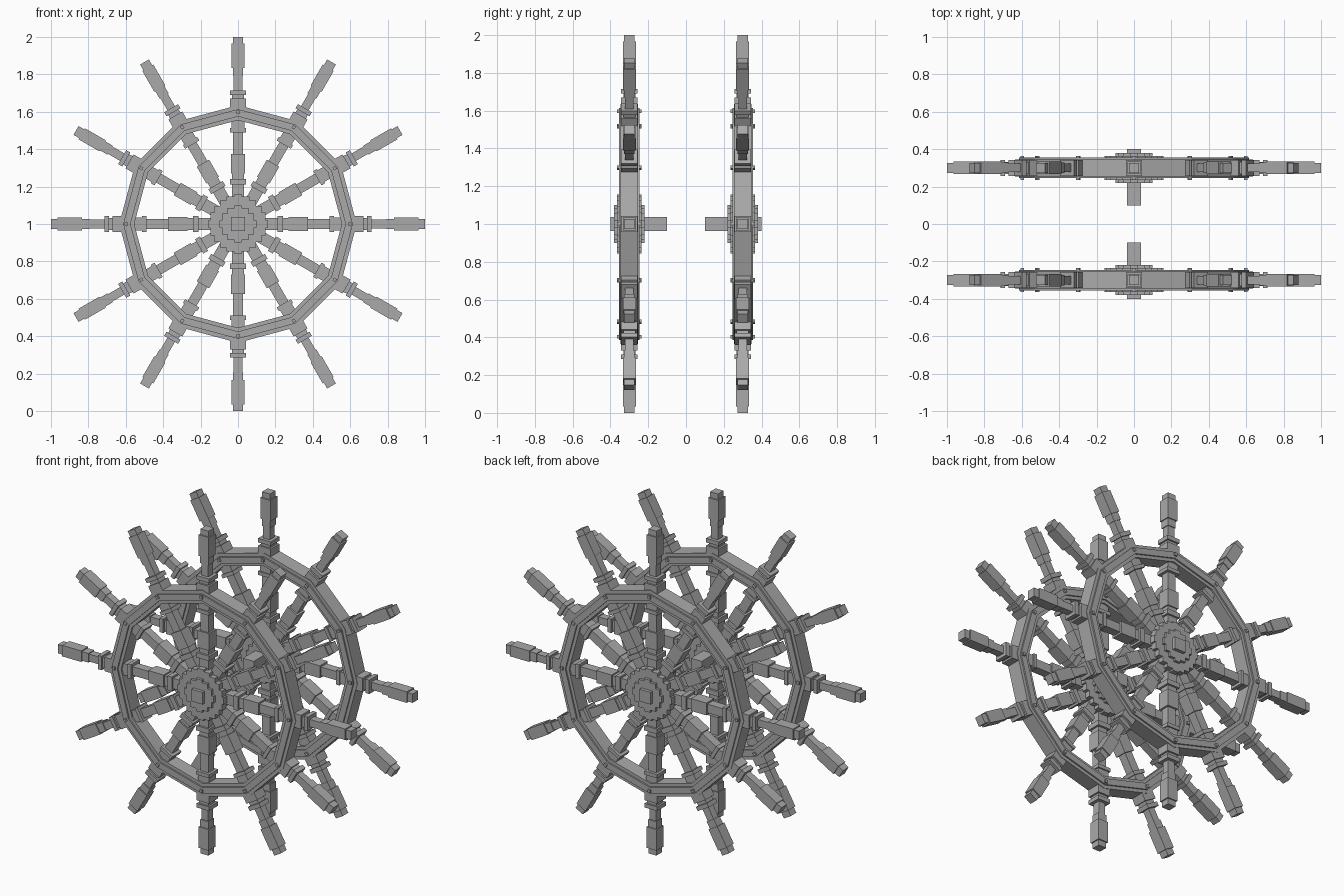
import bpy, bmesh, math
from mathutils import Matrix, Vector

cube = bpy.data.objects.get("Cube")
if cube:
    bpy.data.objects.remove(cube)

grey = bpy.data.materials.new("plain grey")
grey.use_nodes = True
colour = (0.4, 0.4, 0.4, 1)
grey.diffuse_color = colour
grey.node_tree.nodes["Principled BSDF"].inputs["Base Color"].default_value = colour

SIDES = 12
TURN = 2 * math.pi / SIDES


def finish(name, bm, place):
    bmesh.ops.recalc_face_normals(bm, faces=bm.faces)
    mesh = bpy.data.meshes.new(name)
    bm.to_mesh(mesh)
    bm.free()
    mesh.materials.append(grey)
    obj = bpy.data.objects.new(name, mesh)
    obj.matrix_world = place
    bpy.context.collection.objects.link(obj)


def add_box(bm, centre, size, spin=0):
    mat = (Matrix.Rotation(spin, 4, 'Y') @ Matrix.Translation(centre)
           @ Matrix.Diagonal((*size, 1)))
    bmesh.ops.create_cube(bm, size=1, matrix=mat)


def add_ring(bm, inner, outer, half):
    # twelve-sided ring with a rectangular section
    section = [(inner, -half), (outer, -half), (outer, half), (inner, half)]
    loops = []
    for i in range(SIDES):
        a = i * TURN
        loops.append([bm.verts.new((r * math.sin(a), y, r * math.cos(a)))
                      for r, y in section])
    for i in range(SIDES):
        a, b = loops[i], loops[(i + 1) % SIDES]
        for j in range(4):
            k = (j + 1) % 4
            bm.faces.new((a[j], a[k], b[k], b[j]))


def add_stepped_disc(bm, radius, half, steps):
    # disc with a staircase outline
    corners = []
    for i in range(steps):
        a = (i + 0.5) / steps * math.pi / 2
        corners.append((radius * math.cos(a), radius * math.sin(a)))
    scale = radius / corners[0][0]
    corners = [(x * scale, z * scale) for x, z in corners]
    quarter = []
    for i, (x, z) in enumerate(corners):
        quarter.append((x, z))
        if i + 1 < steps:
            quarter.append((corners[i + 1][0], z))
    outline = []
    for q in range(4):
        for x, z in quarter:
            for _ in range(q):
                x, z = -z, x
            outline.append((x, z))
    face = bm.faces.new([bm.verts.new((x, -half, z)) for x, z in outline])
    out = bmesh.ops.extrude_face_region(bm, geom=[face], use_keep_orig=True)
    moved = [v for v in out["geom"] if isinstance(v, bmesh.types.BMVert)]
    bmesh.ops.translate(bm, verts=moved, vec=(0, 2 * half, 0))


# spoke stages: start radius, end radius, half width
STAGES = [(0.10, 0.21, 0.032), (0.21, 0.24, 0.044), (0.24, 0.27, 0.031),
          (0.27, 0.375, 0.038), (0.375, 0.49, 0.027), (0.49, 0.512, 0.044),
          (0.512, 0.58, 0.036)]
HANDLE = [(0.60, 0.67, 0.043), (0.67, 0.69, 0.032), (0.69, 0.715, 0.043),
          (0.715, 0.79, 0.023), (0.79, 0.835, 0.028), (0.835, 0.965, 0.034),
          (0.965, 1.0, 0.027)]


def build_wheel(label, place):
    # rim with raised band
    bm = bmesh.new()
    add_ring(bm, 0.555, 0.635, 0.046)
    add_ring(bm, 0.575, 0.614, 0.055)
    finish(label + "_rim", bm, place)

    # rivets at the rim corners
    bm = bmesh.new()
    for i in range(SIDES):
        add_box(bm, (0, 0, 0.597), (0.018, 0.128, 0.018), i * TURN)
    finish(label + "_rivets", bm, place)

    # turned spokes and grip handles
    for name, stages in (("_spokes", STAGES), ("_handles", HANDLE)):
        bm = bmesh.new()
        for i in range(SIDES):
            for low, high, w in stages:
                add_box(bm, (0, 0, (low + high) / 2),
                        (2 * w, 2 * w, high - low), i * TURN)
        finish(label + name, bm, place)

    # stepped hub
    bm = bmesh.new()
    add_stepped_disc(bm, 0.157, 0.064, 6)
    add_stepped_disc(bm, 0.1, 0.08, 4)
    finish(label + "_hub", bm, place)

    # axle, long on the inner side
    bm = bmesh.new()
    add_box(bm, (0, 0.05, 0), (0.075, 0.3, 0.075))
    finish(label + "_axle", bm, place)


front = Matrix.Translation(Vector((0, -0.3, 1)))
build_wheel("front_wheel", front)
build_wheel("back_wheel", Matrix.Rotation(math.pi, 4, 'Z') @ front)
